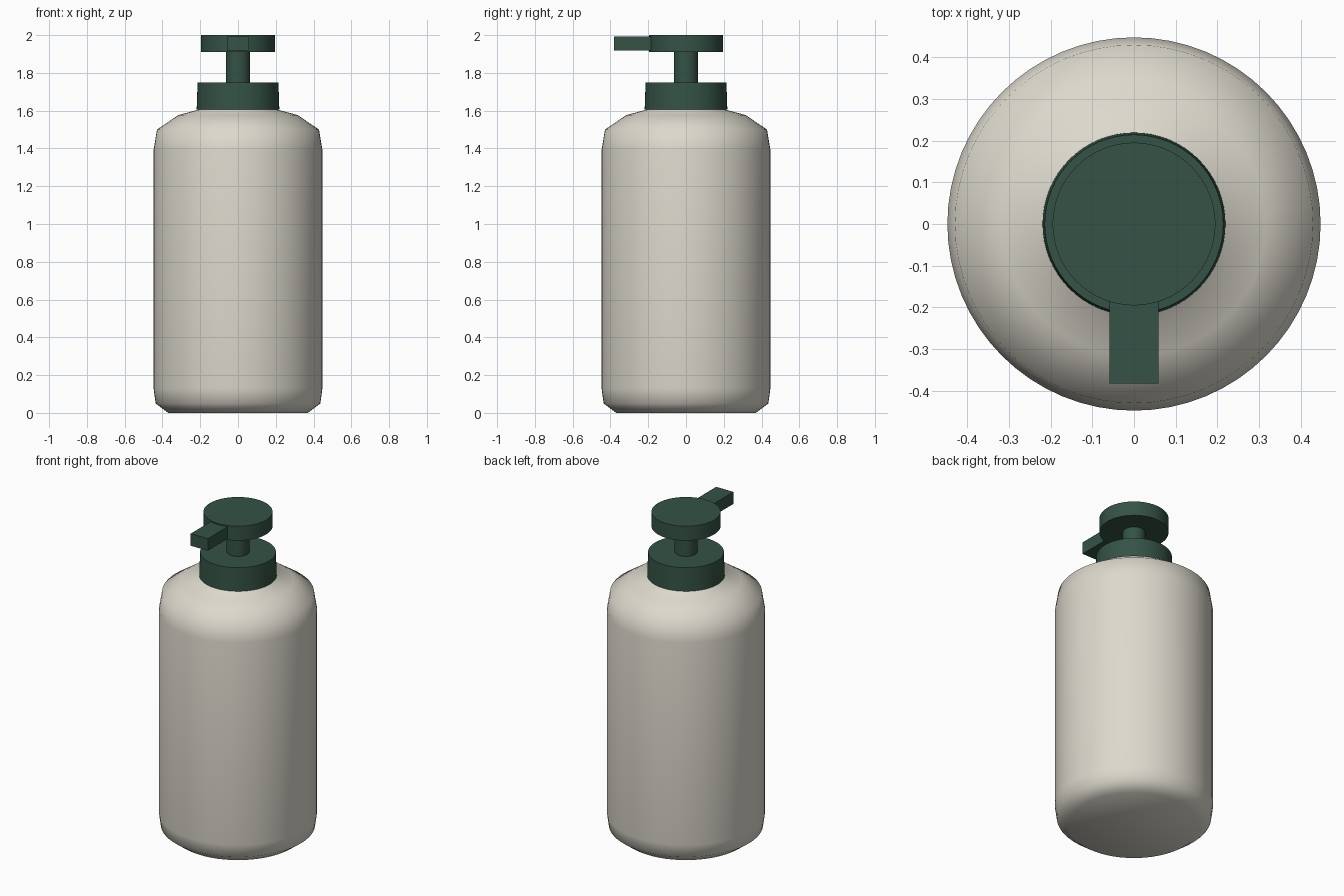
import bpy, bmesh, math

if "Cube" in bpy.data.objects:
    bpy.data.objects.remove(bpy.data.objects["Cube"])

def material(name, rgb):
    m = bpy.data.materials.new(name)
    m.diffuse_color = (*rgb, 1)
    m.use_nodes = True
    m.node_tree.nodes["Principled BSDF"].inputs["Base Color"].default_value = m.diffuse_color
    return m

cream = material("cream", (0.72, 0.69, 0.61))
green = material("dark_green", (0.035, 0.085, 0.06))

def finish(name, bm, mat, angle=None):
    bmesh.ops.recalc_face_normals(bm, faces=bm.faces)
    me = bpy.data.meshes.new(name)
    bm.to_mesh(me)
    bm.free()
    me.materials.append(mat)
    ob = bpy.data.objects.new(name, me)
    bpy.context.collection.objects.link(ob)
    if angle:
        bpy.ops.object.select_all(action='DESELECT')
        ob.select_set(True)
        bpy.context.view_layer.objects.active = ob
        bpy.ops.object.shade_smooth_by_angle(angle=math.radians(angle))
    return ob

def lathe(name, profile, mat, angle=35, n=64):
    """Revolve (radius, z) points around z and cap both ends."""
    bm = bmesh.new()
    rings = [[bm.verts.new((r * math.cos(2 * math.pi * i / n),
                            r * math.sin(2 * math.pi * i / n), z))
              for i in range(n)] for r, z in profile]
    for a, b in zip(rings, rings[1:]):
        for i in range(n):
            j = (i + 1) % n
            bm.faces.new((a[i], a[j], b[j], b[i]))
    bm.faces.new(rings[0][::-1])
    bm.faces.new(rings[-1])
    return finish(name, bm, mat, angle)

# Bottle with chamfered base and shoulder
lathe("bottle", [(0.37, 0), (0.436, 0.05), (0.447, 0.13), (0.447, 1.39),
                 (0.429, 1.50), (0.315, 1.577), (0.21, 1.605), (0.20, 1.62)],
      cream, angle=62)

# Pump: collar, stem, press head
lathe("collar", [(0.219, 1.605), (0.214, 1.75)], green)
lathe("pump_stem", [(0.064, 1.74), (0.064, 1.92)], green, n=32)
lathe("pump_head", [(0.195, 1.91), (0.195, 2.0)], green)

# Spout pointing forward
bm = bmesh.new()
bmesh.ops.create_cube(bm, size=1)
for v in bm.verts:
    v.co = (v.co.x * 0.118, v.co.y * 0.24 - 0.262, v.co.z * 0.075 + 1.955)
finish("spout", bm, green)
